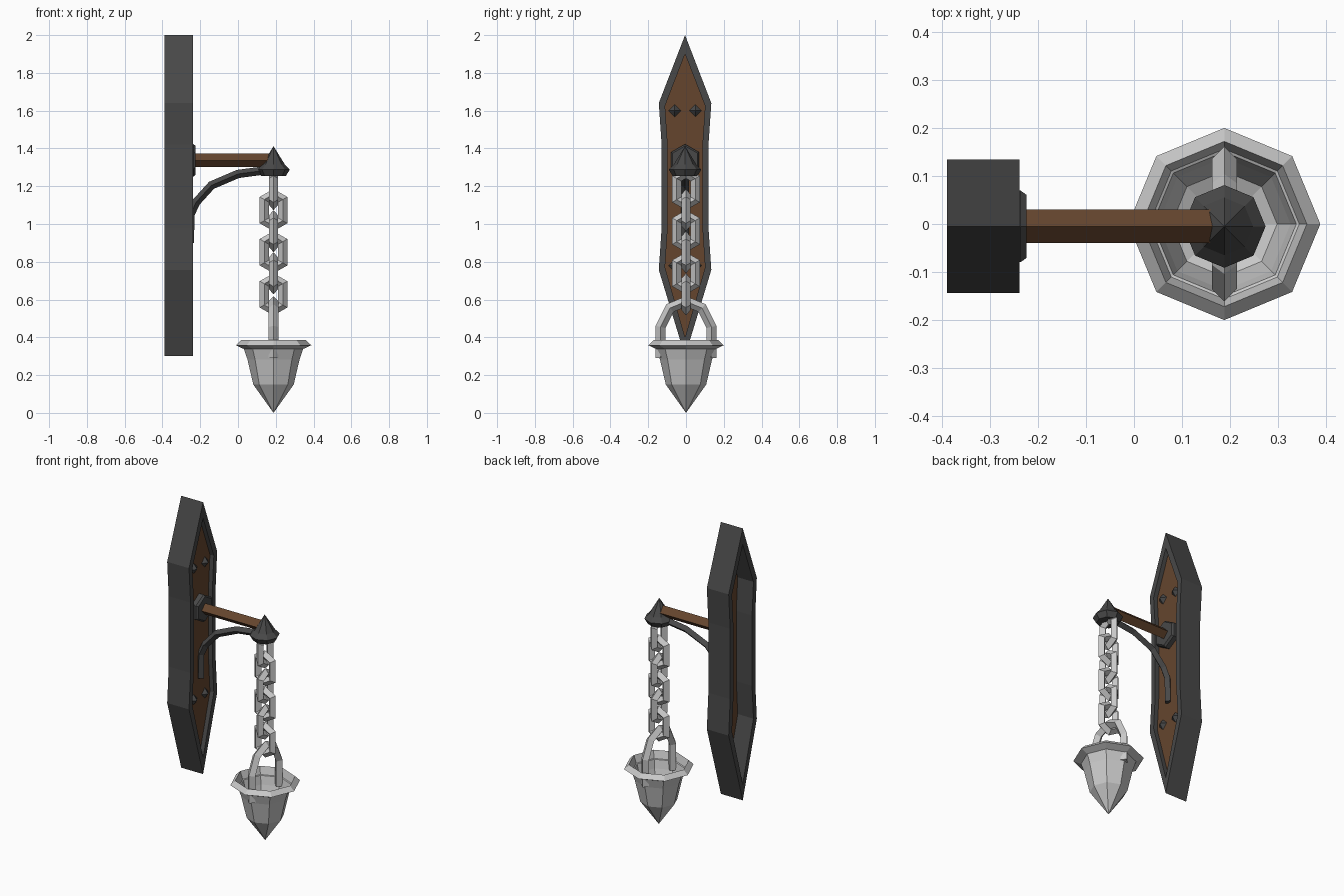
import bpy, bmesh, math
from mathutils import Vector

if "Cube" in bpy.data.objects:
    bpy.data.objects.remove(bpy.data.objects["Cube"])


def material(name, rgb):
    m = bpy.data.materials.new(name)
    m.diffuse_color = (*rgb, 1)
    m.use_nodes = True
    m.node_tree.nodes["Principled BSDF"].inputs["Base Color"].default_value = m.diffuse_color
    return m


IRON = material("dark iron", (0.065, 0.065, 0.065))
WOOD = material("brown wood", (0.13, 0.06, 0.027))
SILVER = material("light metal", (0.58, 0.58, 0.58))
CX = 0.188       # axis of the hanging parts
BY = -0.005      # centre line of board and beam


def make(name, verts, faces, mat):
    me = bpy.data.meshes.new(name)
    me.from_pydata([tuple(v) for v in verts], [], faces)
    bm = bmesh.new()
    bm.from_mesh(me)
    bmesh.ops.recalc_face_normals(bm, faces=bm.faces)
    bm.to_mesh(me)
    bm.free()
    me.materials.append(mat)
    ob = bpy.data.objects.new(name, me)
    bpy.context.collection.objects.link(ob)
    return ob


def skin(name, rings, mat, wrap=False, caps=True):
    """Join equal rings of points with quads."""
    n, m = len(rings[0]), len(rings)
    verts = [v for r in rings for v in r]
    faces = []
    for i in range(m if wrap else m - 1):
        a, b = i * n, (i + 1) % m * n
        faces += [(a + j, a + (j + 1) % n, b + (j + 1) % n, b + j) for j in range(n)]
    if caps and not wrap:
        faces += [tuple(range(n)), tuple(range((m - 1) * n, m * n))]
    return make(name, verts, faces, mat)


def lathe(name, profile, mat, sides=8, x=CX, y=0):
    """Turn (radius, z) points around an upright axis; radius 0 makes a tip."""
    verts, rows, faces = [], [], []
    for r, z in profile:
        k = sides if r > 0 else 1
        rows.append([len(verts) + j for j in range(k)])
        for j in range(k):
            a = 2 * math.pi * j / sides
            verts.append((x + r * math.cos(a), y + r * math.sin(a), z))
    for p, q in zip(rows, rows[1:]):
        for j in range(sides):
            f = [p[j % len(p)], p[(j + 1) % len(p)], q[(j + 1) % len(q)], q[j % len(q)]]
            faces.append(tuple(dict.fromkeys(f)))
    if len(rows[-1]) > 1:
        faces.append(tuple(rows[-1]))
    return make(name, verts, faces, mat)


def sweep(name, path, axis, origin, r, mat, closed=False):
    """Diamond bar along (u, z) points; u runs along the given axis."""
    u = Vector((1, 0, 0)) if axis == "x" else Vector((0, 1, 0))
    side = Vector((0, 1, 0)) if axis == "x" else Vector((1, 0, 0))
    pts = [Vector(origin) + u * a + Vector((0, 0, b)) for a, b in path]
    n, rings = len(pts), []
    for i, p in enumerate(pts):
        before = pts[i - 1] if closed or i else p
        after = pts[(i + 1) % n] if closed or i < n - 1 else p
        d1, d2 = (p - before).normalized(), (after - p).normalized()
        t = (d1 + d2).normalized()
        miter = r / max(0.5, t.dot(d2 if d2.length else d1))
        nrm = t.cross(side).normalized()
        rings.append([p + nrm * miter, p + side * r, p - nrm * miter, p - side * r])
    return skin(name, rings, mat, wrap=closed)


def outline(half):
    """Closed board outline from tip, right side points and bottom."""
    right = half[1:-1]
    return [half[0]] + right + [half[-1]] + [(-y, z) for y, z in reversed(right)]


def board_ring(x, pts):
    return [(x, BY + y, z) for y, z in pts]


# Wall board: iron frame open at the back, wooden panel set into it
outer = outline([(0, 2.0), (0.139, 1.64), (0.124, 1.42), (0.124, 0.98), (0.139, 0.757), (0, 0.3)])
inner = outline([(0, 1.9), (0.106, 1.625), (0.092, 1.42), (0.092, 0.98), (0.106, 0.77), (0, 0.4)])
XB, XF = -0.389, -0.238
skin("board_frame", [board_ring(XB, outer), board_ring(XF, outer),
                     board_ring(XF, inner), board_ring(XB, inner)], IRON, wrap=True)
skin("board_panel", [board_ring(-0.28, inner), board_ring(-0.265, inner)], WOOD)

# Pyramid studs on the panel
for z in (1.6, 0.78):
    for s in (-1, 1):
        y, r = BY + s * 0.055, 0.034
        base = [(-0.266, y + r, z), (-0.266, y, z + r), (-0.266, y - r, z), (-0.266, y, z - r)]
        make("stud", base + [(-0.24, y, z)],
             [(0, 1, 2, 3)] + [(i, (i + 1) % 4, 4) for i in range(4)], IRON)


# Hexagonal mount and the wooden beam
def ngon_x(x, r, n, z):
    return [(x, BY + r * math.sin(2 * math.pi * i / n), z + r * math.cos(2 * math.pi * i / n))
            for i in range(n)]


skin("beam_mount", [ngon_x(-0.27, 0.086, 6, 1.337), ngon_x(-0.236, 0.086, 6, 1.337),
                    ngon_x(-0.224, 0.076, 6, 1.337)], IRON)
skin("beam", [ngon_x(-0.24, 0.035, 4, 1.337), ngon_x(CX, 0.035, 4, 1.337)], WOOD)

# Curved brace below the beam
sweep("brace", [(-0.255, 0.9), (-0.252, 1.05), (-0.222, 1.115), (-0.14, 1.205),
                (0.0, 1.265), (0.15, 1.285)], "x", (0, BY, 0), 0.022, IRON)

# Pointed cap at the beam end
lathe("beam_cap", [(0, 1.412), (0.06, 1.315), (0.086, 1.288), (0.066, 1.255)], IRON, y=BY)

# Chain of alternating six-sided links
link = [(0, 0.084), (0.049, 0.056), (0.049, -0.056), (0, -0.084), (-0.049, -0.056), (-0.049, 0.056)]
for i in range(6):
    sweep("chain_link", link, "y" if i % 2 == 0 else "x",
          (CX, 0, 1.185 - 0.1115 * i), 0.024, SILVER, closed=True)

# Hanging handle of the bowl
sweep("bowl_handle", [(-0.135, 0.29), (-0.135, 0.455), (-0.085, 0.555), (0, 0.59),
                      (0.085, 0.555), (0.135, 0.455), (0.135, 0.29)],
      "y", (CX, 0, 0), 0.026, SILVER)

# Faceted bowl with flared rim and hollow inside
lathe("bowl", [(0, 0), (0.107, 0.15), (0.15, 0.335), (0.2, 0.358), (0.172, 0.385),
               (0.11, 0.2), (0, 0.15)], SILVER)
